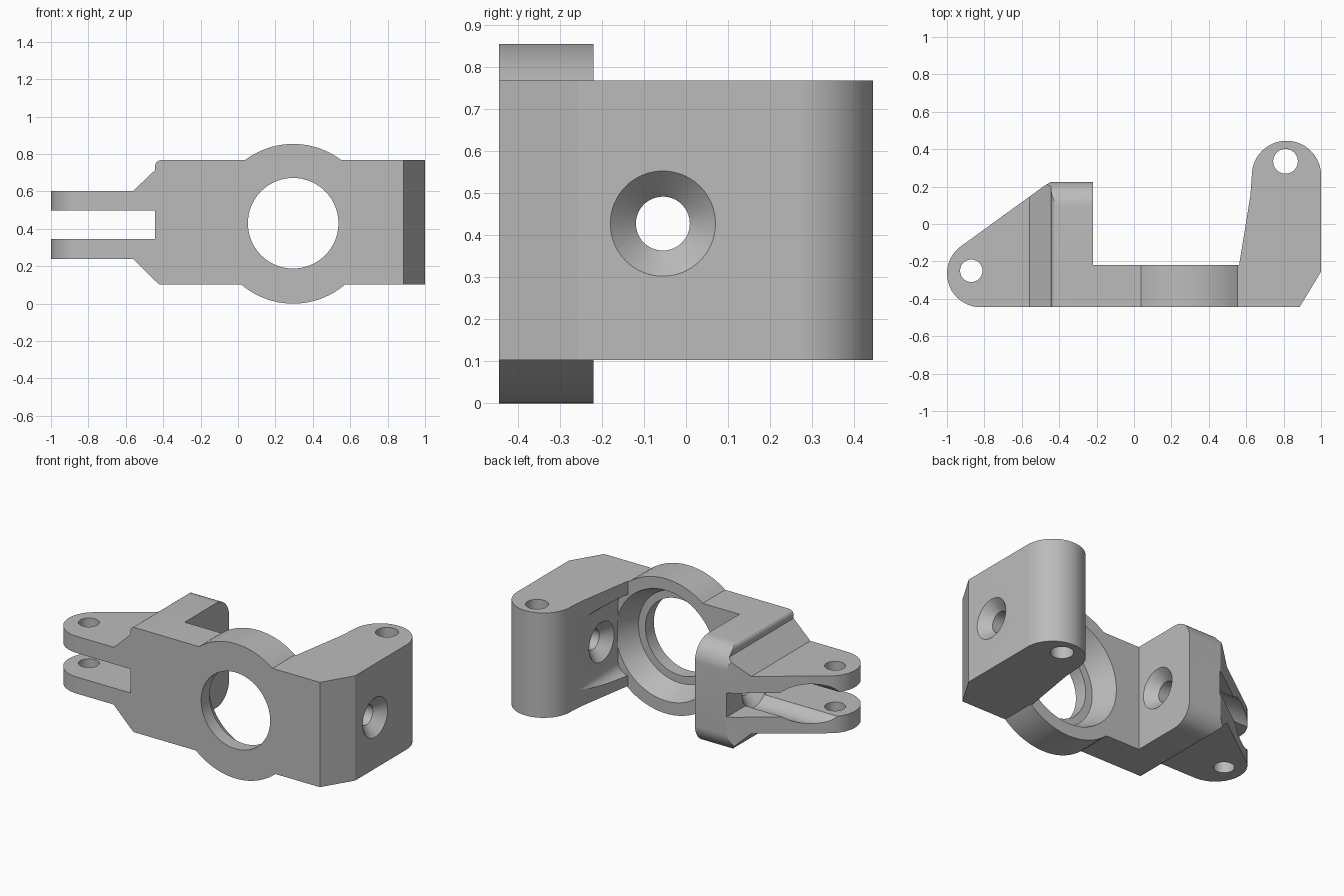
import bpy, bmesh
from math import sin, cos, pi, radians

if "Cube" in bpy.data.objects:
    bpy.data.objects.remove(bpy.data.objects["Cube"])

grey = bpy.data.materials.new("metal grey")
grey.diffuse_color = (0.5, 0.5, 0.5, 1)
grey.use_nodes = True
grey.node_tree.nodes["Principled BSDF"].inputs["Base Color"].default_value = grey.diffuse_color

F, B = -0.445, -0.22          # front and back of the plate
Z0, Z1, ZC = 0.103, 0.767, 0.427


def arc(cx, cy, r, a0, a1, n=12):
    return [(cx + r * cos(radians(a0 + (a1 - a0) * i / n)),
             cy + r * sin(radians(a0 + (a1 - a0) * i / n))) for i in range(n + 1)]


def stack(name, axis, layers):
    """Solid lofted through (position, outline) layers along an axis."""
    place = {'x': lambda t, p: (t, p[0], p[1]),
             'y': lambda t, p: (p[0], t, p[1]),
             'z': lambda t, p: (p[0], p[1], t)}[axis]
    bm = bmesh.new()
    rings = [[bm.verts.new(place(t, p)) for p in pts] for t, pts in layers]
    n = len(rings[0])
    for a, b in zip(rings, rings[1:]):
        for i in range(n):
            bm.faces.new((a[i], a[(i + 1) % n], b[(i + 1) % n], b[i]))
    bm.faces.new(rings[0])
    bm.faces.new(rings[-1])
    bmesh.ops.recalc_face_normals(bm, faces=bm.faces)
    me = bpy.data.meshes.new(name)
    bm.to_mesh(me)
    bm.free()
    me.materials.append(grey)
    ob = bpy.data.objects.new(name, me)
    bpy.context.collection.objects.link(ob)
    return ob


def prism(name, axis, pts, lo, hi):
    return stack(name, axis, [(lo, pts), (hi, pts)])


def lathe(name, axis, c, steps, n=64):
    return stack(name, axis, [(t, arc(c[0], c[1], r, 0, 360 - 360 / n, n - 1)) for t, r in steps])


def rect(a0, b0, a1, b1):
    return [(a0, b0), (a1, b0), (a1, b1), (a0, b1)]


def combine(ob, other, op):
    m = ob.modifiers.new(op, 'BOOLEAN')
    m.operation, m.solver, m.object = op, 'EXACT', other
    bpy.context.view_layer.objects.active = ob
    bpy.ops.object.modifier_apply(modifier=m.name)
    bpy.data.objects.remove(other)


# Main plate with the round boss
body = prism("bracket_body", 'y', rect(-0.3, Z0, 0.8, Z1), F, B)
combine(body, lathe("boss", 'y', (0.295, ZC), [(F, 0.427), (B, 0.427)], 96), 'UNION')

# Fork and left block: side outline trimmed by plan and end outlines
left = prism("fork_block", 'y',
             [(-1.1, 0.24), (-0.56, 0.24), (-0.44, 0.12), (-0.42, Z0), (-0.22, Z0), (-0.22, Z1)]
             + arc(-0.413, Z1 - 0.03, 0.03, 90, 180, 6)
             + [(-0.443, 0.715), (-0.56, 0.603), (-1.1, 0.603)], F, 0.4)
plan = [(-0.22, F), (-0.22, 0.225), (-0.445, 0.225), (-0.485, 0.2)] \
    + arc(-0.82, -0.265, 0.18, 124, 270, 20)
combine(left, prism("plan", 'z', plan, -0.1, 1), 'INTERSECT')
end = [(F - 0.1, Z0), *arc(0.095, Z0 + 0.13, 0.13, -90, 0),
       *arc(0.095, Z1 - 0.13, 0.13, 0, 90), (F - 0.1, Z1)]
combine(left, prism("end_rounding", 'x', end, -1.2, 0), 'INTERSECT')
combine(left, prism("fork_slot", 'z', rect(-1.2, -0.6, -0.443, 0.5), 0.345, 0.497), 'DIFFERENCE')
combine(left, lathe("fork_pin_hole", 'z', (-0.87, -0.25), [(-0.1, 0.06), (1, 0.06)], 40), 'DIFFERENCE')
# Tool clearance through the fork, then the countersunk cross hole
combine(left, lathe("left_bore", 'x', (-0.055, ZC),
                    [(-1.2, 0.125), (-0.443, 0.125), (-0.382, 0.064), (-0.281, 0.064),
                     (-0.22, 0.125), (-0.15, 0.195)]), 'DIFFERENCE')
combine(body, left, 'UNION')

# Right arm with rounded end
arm = prism("right_arm", 'z',
            [(0.555, F), (0.885, F), (1, -0.255)] + arc(0.815, 0.26, 0.185, 0, 180, 28)
            + [(0.622, 0.15), (0.562, B), (0.552, -0.3)], Z0, Z1)
# Recess between the upper and lower gussets
recess = [(0.2, 0.17), *arc(0.56, 0.24, 0.07, -90, 0, 8), *arc(0.56, 0.614, 0.07, 0, 90, 8), (0.2, 0.684)]
combine(arm, prism("recess", 'y', recess, B, 0.32), 'DIFFERENCE')
combine(arm, lathe("arm_pin_hole", 'z', (0.81, 0.335), [(-0.1, 0.066), (1, 0.066)], 40), 'DIFFERENCE')
combine(arm, lathe("arm_bore", 'x', (-0.055, ZC),
                   [(0.58, 0.175), (0.63, 0.125), (0.691, 0.064), (0.939, 0.064),
                    (1, 0.125), (1.05, 0.175)]), 'DIFFERENCE')
combine(body, arm, 'UNION')

# Stepped, tapered centre bore
combine(body, lathe("centre_bore", 'y', (0.295, 0.43),
                    [(F - 0.1, 0.242), (-0.36, 0.242), (-0.36, 0.29), (B, 0.35)], 96), 'DIFFERENCE')

bpy.ops.object.select_all(action='DESELECT')
body.select_set(True)
bpy.context.view_layer.objects.active = body
bpy.ops.object.shade_smooth_by_angle(angle=radians(25))
